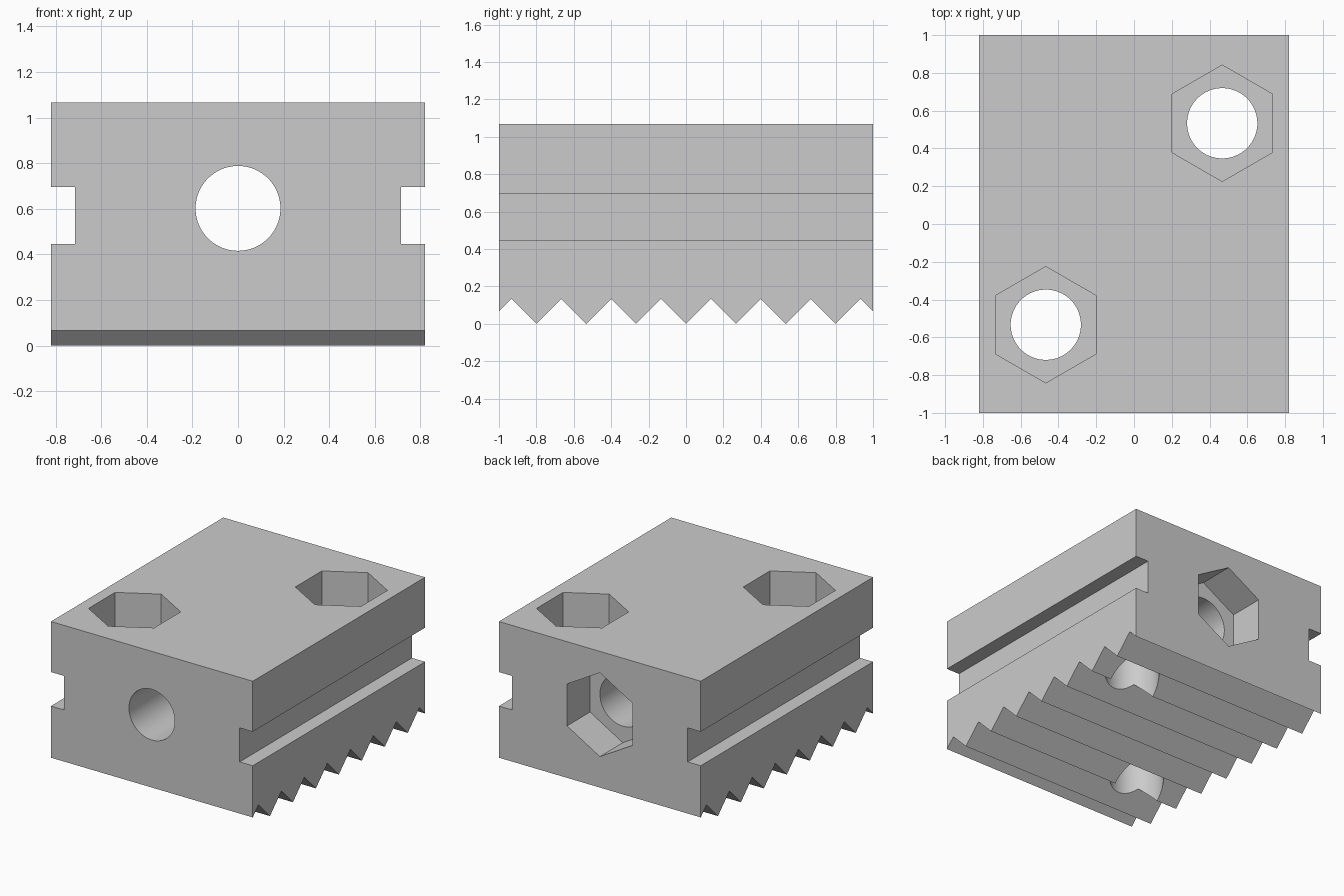
import bpy, bmesh, math
from mathutils import Matrix

cube = bpy.data.objects.get("Cube")
if cube:
    bpy.data.objects.remove(cube, do_unlink=True)

HALF_W, HALF_L, HEIGHT = 0.82, 1.0, 1.067
PITCH = 4 / 15            # tooth spacing, also the nut pocket depth
BORE_R = 0.186
NUT_R = PITCH / math.cos(math.pi / 6)
BORE_Z = 0.602

grey = bpy.data.materials.new("light grey")
grey.use_nodes = True
colour = (0.6, 0.6, 0.6, 1)
grey.diffuse_color = colour
grey.node_tree.nodes["Principled BSDF"].inputs["Base Color"].default_value = colour

# Local axes: along_x maps (x, y, z) to (y, z, x); along_y maps z to -y
ALONG_X = Matrix(((0, 0, 1, 0), (1, 0, 0, 0), (0, 1, 0, 0), (0, 0, 0, 1)))
ALONG_Y = Matrix.Rotation(math.pi / 2, 4, 'X')
ALONG_Z = Matrix.Identity(4)


def prism(name, points, start, end, axes):
    """Extrude a flat outline from start to end along the local z axis."""
    bm = bmesh.new()
    face = bm.faces.new([bm.verts.new((x, y, start)) for x, y in points])
    out = bmesh.ops.extrude_face_region(bm, geom=[face])
    top = [v for v in out["geom"] if isinstance(v, bmesh.types.BMVert)]
    bmesh.ops.translate(bm, verts=top, vec=(0, 0, end - start))
    bmesh.ops.recalc_face_normals(bm, faces=bm.faces)
    bm.transform(axes)
    if not any(f.calc_center_median() is None for f in bm.faces):
        bmesh.ops.recalc_face_normals(bm, faces=bm.faces)
    mesh = bpy.data.meshes.new(name)
    bm.to_mesh(mesh)
    bm.free()
    mesh.materials.append(grey)
    obj = bpy.data.objects.new(name, mesh)
    bpy.context.collection.objects.link(obj)
    return obj


def ring(cx, cy, radius, sides):
    """Regular polygon with one corner pointing up."""
    angles = [math.pi / 2 + math.tau * i / sides for i in range(sides)]
    return [(cx + radius * math.cos(a), cy + radius * math.sin(a)) for a in angles]


# Block with a sawtooth underside
outline = [(HALF_L, HEIGHT), (-HALF_L, HEIGHT), (-HALF_L, PITCH / 4)]
for i in range(-3, 4):
    outline += [((i - 0.5) * PITCH, PITCH / 2), (i * PITCH, 0)]
outline += [(3.5 * PITCH, PITCH / 2), (HALF_L, PITCH / 4)]
block = prism("clamp_block", outline, -HALF_W, HALF_W, ALONG_X)

cutters = []
for s in (-1, 1):
    # Side grooves
    groove = [(s * x, z) for x, z in ((0.714, 0.446), (0.9, 0.446), (0.9, 0.696), (0.714, 0.696))]
    cutters.append(prism("groove_cutter", groove, -1.1, 1.1, ALONG_Y))
    # Vertical bolt holes with hexagonal nut pockets in the top
    cx, cy = s * 0.467, s * 2 * PITCH
    cutters.append(prism("bolt_hole_cutter", ring(cx, cy, BORE_R, 96), -0.1, 1.2, ALONG_Z))
    cutters.append(prism("nut_pocket_cutter", ring(cx, cy, NUT_R, 6), HEIGHT - PITCH, 1.2, ALONG_Z))

# Lengthwise bore with a nut pocket in the back
cutters.append(prism("bore_cutter", ring(0, BORE_Z, BORE_R, 96), -1.1, 1.1, ALONG_Y))
cutters.append(prism("back_pocket_cutter", ring(0, BORE_Z, NUT_R, 6), -1.1, PITCH - HALF_L, ALONG_Y))

bpy.ops.object.select_all(action='DESELECT')
bpy.context.view_layer.objects.active = block
block.select_set(True)
for cutter in cutters:
    cutter.hide_render = True
    mod = block.modifiers.new("cut", 'BOOLEAN')
    mod.operation = 'DIFFERENCE'
    mod.solver = 'EXACT'
    mod.object = cutter
    bpy.ops.object.modifier_apply(modifier=mod.name)
    bpy.data.objects.remove(cutter, do_unlink=True)

bpy.ops.object.shade_smooth_by_angle(angle=math.radians(30))
